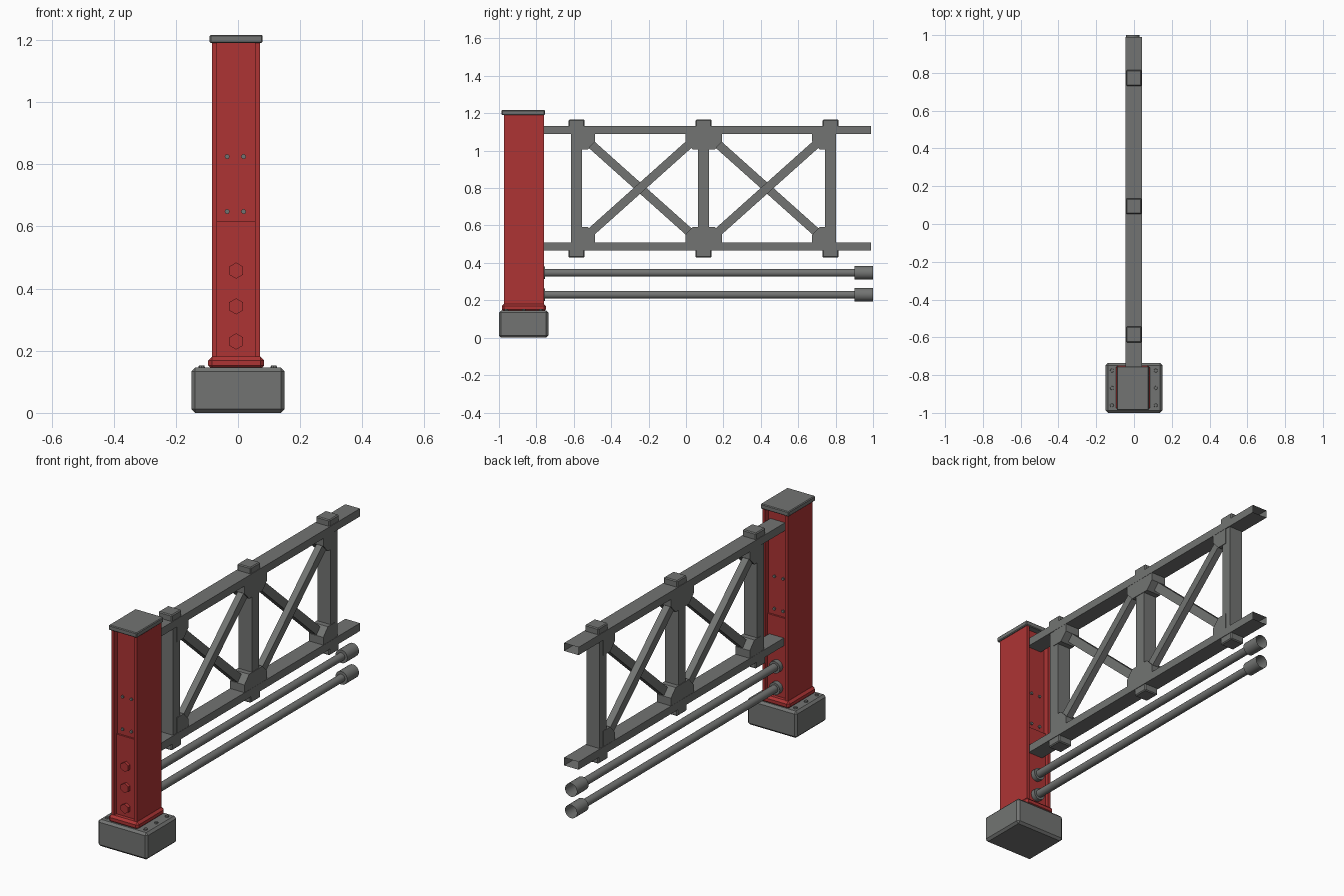
import bpy, bmesh, math
from mathutils import Vector, Matrix

if "Cube" in bpy.data.objects:
    bpy.data.objects.remove(bpy.data.objects["Cube"])


def material(name, rgb):
    m = bpy.data.materials.new(name)
    m.diffuse_color = (*rgb, 1)
    m.use_nodes = True
    m.node_tree.nodes["Principled BSDF"].inputs["Base Color"].default_value = m.diffuse_color
    return m


GREY = material("steel grey", (0.17, 0.175, 0.17))
RED = material("post red", (0.42, 0.034, 0.034))
PX = -0.006            # post centre in x
PY0, PY1 = -0.973, -0.759   # post front and back


def finish(name, bm, mat, smooth=False):
    mesh = bpy.data.meshes.new(name)
    bm.to_mesh(mesh)
    bm.free()
    mesh.materials.append(mat)
    ob = bpy.data.objects.new(name, mesh)
    bpy.context.collection.objects.link(ob)
    if smooth:
        bpy.context.view_layer.objects.active = ob
        ob.select_set(True)
        bpy.ops.object.shade_smooth_by_angle(angle=math.radians(40))
        ob.select_set(False)
    return ob


def box(name, x, y, z, mat, bevel=0, open_y=False):
    bm = bmesh.new()
    bmesh.ops.create_cube(bm, size=1)
    for v in bm.verts:
        v.co = Vector([(r[0] + r[1]) / 2 + c * (r[1] - r[0]) for r, c in zip((x, y, z), v.co)])
    if open_y:   # hollow tube seen from its far end
        bm.normal_update()
        bmesh.ops.delete(bm, geom=[f for f in bm.faces if f.normal.y > 0.9], context='FACES')
    if bevel:
        bmesh.ops.bevel(bm, geom=bm.edges[:], offset=bevel, segments=1, affect='EDGES')
    return finish(name, bm, mat)


def prism(name, pts, axis, a, b, mat):
    """Extrude a 2D profile along x (pts are y,z) or z (pts are x,y)."""
    bm = bmesh.new()
    co = (lambda p, t: (t, *p)) if axis == 'x' else (lambda p, t: (*p, t))
    f = bm.faces.new([bm.verts.new(co(p, a)) for p in pts])
    ext = bmesh.ops.extrude_face_region(bm, geom=[f])
    d = Vector(co((0, 0), b - a))
    bmesh.ops.translate(bm, vec=d, verts=[g for g in ext['geom'] if isinstance(g, bmesh.types.BMVert)])
    bmesh.ops.recalc_face_normals(bm, faces=bm.faces[:])
    return finish(name, bm, mat)


def rod(name, x, z, y0, y1, r, mat, n=20, axis='y', open_end=False):
    bm = bmesh.new()
    bmesh.ops.create_cone(bm, cap_ends=True, segments=n, radius1=r, radius2=r, depth=abs(y1 - y0))
    if open_end:
        bm.normal_update()
        bmesh.ops.delete(bm, geom=[f for f in bm.faces if f.normal.z < -0.9], context='FACES')
    m = Matrix.Translation((x, (y0 + y1) / 2, z)) @ Matrix.Rotation(math.pi / 2, 4, 'X')
    bmesh.ops.transform(bm, matrix=m, verts=bm.verts[:])
    return finish(name, bm, mat, smooth=n > 8)


# Concrete-like footing with anchor studs
box("footing", (-0.15, 0.15), (-1, -0.736), (0, 0.146), GREY, 0.012)
for x in (-0.117, 0.115):
    for y in (-0.96, -0.868, -0.776):
        bm = bmesh.new()
        bmesh.ops.create_cone(bm, cap_ends=True, segments=8, radius1=0.011, radius2=0.009, depth=0.012,
                              matrix=Matrix.Translation((x, y, 0.147)))
        finish("anchor_stud", bm, GREY)

# Post: plinth, H-section column, cap
box("post_plinth", (-0.096, 0.084), (-0.985, -0.748), (0.14, 0.181), RED, 0.012)
w, t, d = 0.077, 0.016, 0.03
i = w - t
prism("post_column", [(PX - w, PY0), (PX - i, PY0), (PX - i, PY0 + d), (PX + i, PY0 + d), (PX + i, PY0), (PX + w, PY0),
                      (PX + w, PY1), (PX + i, PY1), (PX + i, PY1 - d), (PX - i, PY1 - d), (PX - i, PY1), (PX - w, PY1)],
      'z', 0.17, 1.195, RED)
box("post_cap", (-0.091, 0.079), (-0.986, -0.754), (1.19, 1.217), GREY, 0.004)

# Both post channels: lower plate, hex bolts and rivets
for s, face in ((1, PY0 + d), (-1, PY1 - d)):
    y = sorted((face + s * 0.005, face - s * 0.01))
    box("channel_plate", (PX - i, PX + i), y, (0.17, 0.616), RED)
    for z in ((0.458, 0.343, 0.23) if s > 0 else (0.347, 0.23)):
        rod("hex_bolt", PX, z, face - s * 0.027, face, 0.026, RED, 6)
    for x in (-0.035, 0.018):
        for z in (0.648, 0.825):
            rod("rivet", x, z, face - s * 0.007, face, 0.008, GREY, 8)

# Lower pipes with collars and open end sockets
for z in (0.347, 0.23):
    rod("pipe", PX, z, PY1 - d, 0.93, 0.021, GREY)
    rod("pipe_collar", PX, z, PY1 - 0.02, PY1 + 0.006, 0.033, GREY)
    rod("pipe_socket", PX, z, 0.9, 1.0, 0.036, GREY, open_end=True)

# Top and bottom rails, open at the far end
LO, HI = 0.508, 1.09
for z in ((0.465, LO), (HI, 1.133)):
    box("rail", (-0.045, 0.043), (PY1 - d, 0.99), z, GREY, open_y=True)

# Uprights with end caps and corner gussets
centres = (-0.585, 0.094, 0.773)
for n, c in enumerate(centres):
    box("upright", (-0.041, 0.039), (c - 0.03, c + 0.03), (LO - 0.02, HI + 0.02), GREY)
    box("upright_cap", (-0.042, 0.04), (c - 0.042, c + 0.042), (1.12, 1.167), GREY, 0.005)
    box("upright_foot", (-0.042, 0.04), (c - 0.042, c + 0.042), (0.428, 0.48), GREY, 0.005)
    left = [] if n == 0 else [-1]
    right = [] if n == 2 else [1]
    for s in left + right:
        for z, k in ((HI, -1), (LO, 1)):
            prism("gusset", [(c, z), (c + s * 0.098, z), (c + s * 0.098, z + k * 0.042),
                             (c + s * 0.058, z + k * 0.085), (c + s * 0.03, z + k * 0.085), (c, z + k * 0.085)],
                  'x', -0.044, 0.042, GREY)

# Crossed braces: rising ones on the +x half, falling ones on the -x half
for c0, c1 in zip(centres, centres[1:]):
    for x0, x1, z0, z1 in ((0, 0.036, 0.55, 1.05), (-0.038, 0, 1.05, 0.55)):
        a, b = Vector((c0 + 0.06, z0)), Vector((c1 - 0.06, z1))
        p = (b - a).normalized()
        p = Vector((-p.y, p.x)) * 0.023
        prism("brace", [a + p, b + p, b - p, a - p], 'x', x0, x1, GREY)
